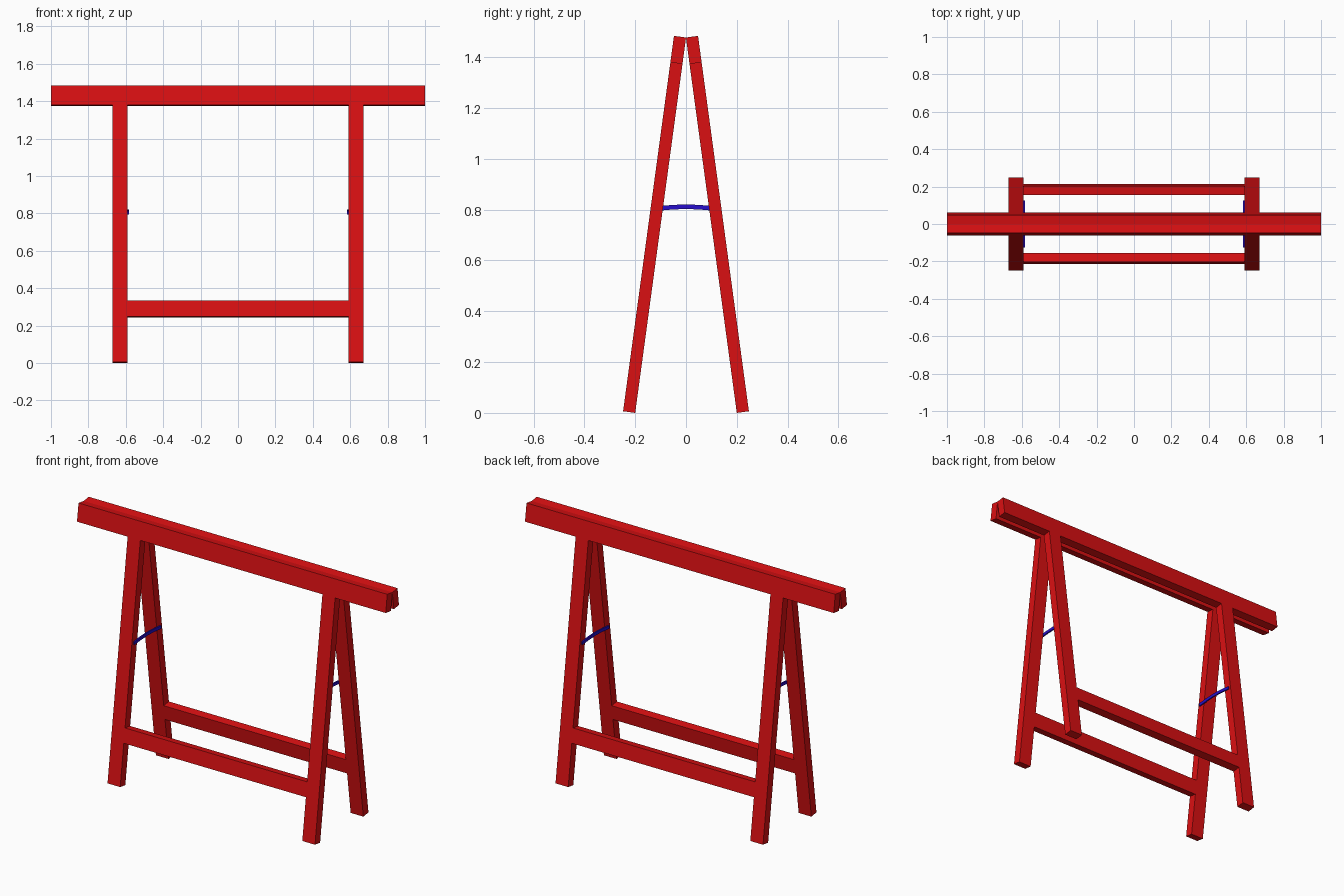
import bpy
import bmesh
import math
from mathutils import Matrix, Vector

cube = bpy.data.objects.get("Cube")
if cube:
    bpy.data.objects.remove(cube, do_unlink=True)


def make_material(name, color):
    mat = bpy.data.materials.new(name)
    mat.use_nodes = True
    mat.diffuse_color = color
    mat.node_tree.nodes["Principled BSDF"].inputs["Base Color"].default_value = color
    return mat


red = make_material("red paint", (0.7, 0.005, 0.006, 1))
blue = make_material("blue strap", (0.02, 0.004, 0.6, 1))


def add_object(name, bm, mat):
    bmesh.ops.recalc_face_normals(bm, faces=bm.faces)
    mesh = bpy.data.meshes.new(name)
    bm.to_mesh(mesh)
    bm.free()
    mesh.materials.append(mat)
    obj = bpy.data.objects.new(name, mesh)
    bpy.context.collection.objects.link(obj)
    return obj


def add_plank(name, x_range, z_range, frame):
    """Box of common thickness, laid out in the plane of a leaning frame."""
    low = Vector((x_range[0], -THICK, z_range[0]))
    high = Vector((x_range[1], 0, z_range[1]))
    bm = bmesh.new()
    bmesh.ops.create_cube(bm, size=1)
    size = Matrix.Diagonal((high - low).to_4d())
    bm.transform(frame @ Matrix.Translation((low + high) / 2) @ size)
    add_object(name, bm, red)


THICK = 0.048
LENGTH = 1.491
BEAM = 1.386
LEG_IN, LEG_OUT = 0.59, 0.672
lean = Matrix.Translation((0, -0.2, 0)) @ Matrix.Rotation(-math.atan(0.1355), 4, "X")

# Two leaning frames: beam, legs and lower rail
for label, turn in (("front", 0), ("back", math.pi)):
    frame = Matrix.Rotation(turn, 4, "Z") @ lean
    add_plank(label + "_beam", (-1, 1), (BEAM, LENGTH), frame)
    add_plank(label + "_rail", (-LEG_IN, LEG_IN), (0.246, 0.332), frame)
    for side, x_range in (("a", (-LEG_OUT, -LEG_IN)), ("b", (LEG_IN, LEG_OUT))):
        add_plank(label + "_leg_" + side, x_range, (0, BEAM), frame)

# Slightly arched straps along the inner faces of the legs
for side, sign in (("left", 1), ("right", -1)):
    bm = bmesh.new()
    path = [(-0.125, 0.803), (-0.06, 0.809), (0, 0.812), (0.06, 0.809), (0.125, 0.803)]
    outline = [(y, z + 0.009) for y, z in path] + [(y, z - 0.009) for y, z in reversed(path)]
    face = bm.faces.new([bm.verts.new((sign * 0.583, y, z)) for y, z in outline])
    extruded = bmesh.ops.extrude_face_region(bm, geom=[face])["geom"]
    verts = [v for v in extruded if isinstance(v, bmesh.types.BMVert)]
    bmesh.ops.translate(bm, verts=verts, vec=(sign * 0.008, 0, 0))
    add_object(side + "_strap", bm, blue)
